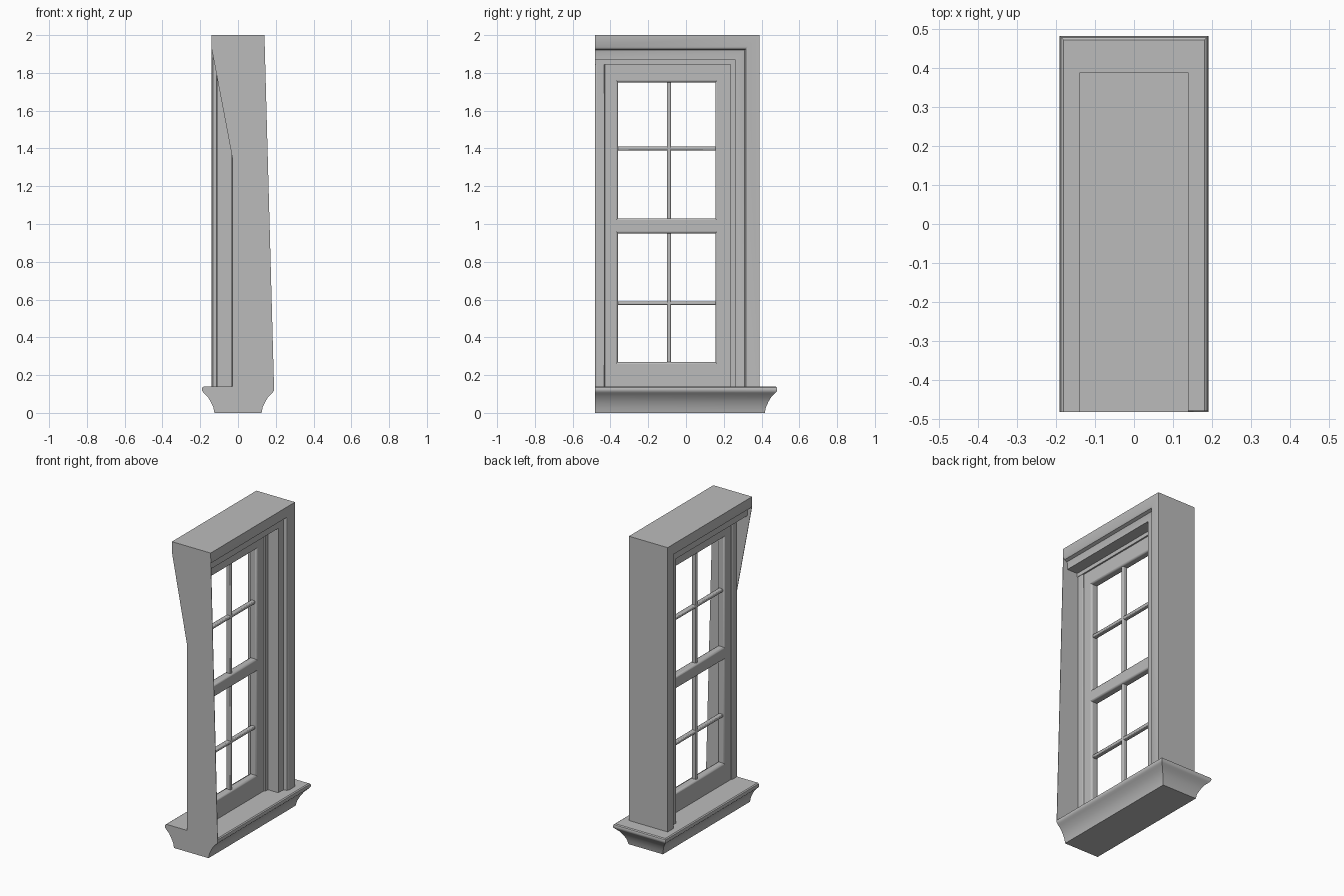
import bpy
import bmesh
import math

cube = bpy.data.objects.get("Cube")
if cube:
    bpy.data.objects.remove(cube, do_unlink=True)

stone = bpy.data.materials.new("plain_grey")
stone.use_nodes = True
GREY = (0.5, 0.5, 0.5, 1)
stone.diffuse_color = GREY
stone.node_tree.nodes["Principled BSDF"].inputs["Base Color"].default_value = GREY

CUT = -0.48       # flat end where the window is sliced
OUTER = 0.39      # outer face of the jamb
TOP = 2.0
SILL_TOP = 0.14


def finish(name, bm, bevel=0):
    bmesh.ops.recalc_face_normals(bm, faces=bm.faces)
    mesh = bpy.data.meshes.new(name)
    bm.to_mesh(mesh)
    bm.free()
    mesh.materials.append(stone)
    obj = bpy.data.objects.new(name, mesh)
    bpy.context.collection.objects.link(obj)
    bpy.ops.object.select_all(action="DESELECT")
    obj.select_set(True)
    bpy.context.view_layer.objects.active = obj
    if bevel:
        mod = obj.modifiers.new("soft_edges", "BEVEL")
        mod.width = bevel
        mod.segments = 2
    bpy.ops.object.shade_smooth_by_angle(angle=math.radians(35))
    return obj


def loft(name, rings):
    """Skin closed rings of points and cap both ends."""
    bm = bmesh.new()
    loops = [[bm.verts.new(p) for p in ring] for ring in rings]
    n = len(loops[0])
    for a, b in zip(loops, loops[1:]):
        for i in range(n):
            j = (i + 1) % n
            bm.faces.new((a[i], a[j], b[j], b[i]))
    bm.faces.new(loops[0])
    bm.faces.new(loops[-1])
    return finish(name, bm)


def bar(name, half_x, y0, y1, z0, z1, bevel=0.0):
    bm = bmesh.new()
    bmesh.ops.create_cube(bm, size=1)
    for v in bm.verts:
        v.co.x *= 2 * half_x
        v.co.y = y0 if v.co.y < 0 else y1
        v.co.z = z0 if v.co.z < 0 else z1
    return finish(name, bm, bevel)


# Moulded surround: stepped section swept up the jamb and along the head
half = [(0.14, 0), (0.14, 0.06), (0.133, 0.073), (0.113, 0.08),
        (0.11, 0.09), (0.11, 0.13), (0.035, 0.13), (0.035, 0.155)]
section = half + [(-x, d) for x, d in reversed(half)]
loft("surround", [
    [(x, OUTER - d, SILL_TOP - 0.02) for x, d in section],
    [(x, OUTER - d, TOP - d) for x, d in section],
    [(x, CUT, TOP - d) for x, d in section],
])

# Sill with a cove under a rounded nosing, returned around the far end
sill = [(0, 0), (0.006, 0.03), (0.02, 0.06), (0.035, 0.085), (0.05, 0.1),
        (0.058, 0.108), (0.064, 0.115), (0.066, 0.125), (0.063, 0.135), (0.056, SILL_TOP)]
loft("sill", [
    [(s * (0.125 + o), y, z) for s, y in
     ((-1, CUT), (1, CUT), (1, 0.417 + o), (-1, 0.417 + o))]
    for o, z in sill
])

# Sash rails and stiles
LEFT, RIGHT, MID = -0.36, 0.155, -0.09
bar("far_stile", 0.025, RIGHT, 0.25, 0.13, 1.86, 0.01)
bar("near_stile", 0.025, CUT, LEFT, 0.13, 1.86, 0.01)
bar("near_stop", 0.032, CUT, -0.43, 0.13, 1.86, 0.005)
for name, z0, z1 in (("bottom_rail", 0.13, 0.27), ("meeting_rail", 0.95, 1.03),
                     ("top_rail", 1.75, 1.86)):
    bar(name, 0.025, LEFT - 0.02, RIGHT + 0.02, z0, z1, 0.01)

# Glazing bars of both sashes
for label, z0, z1, cross in (("lower", 0.26, 0.96, 0.58), ("upper", 1.02, 1.76, 1.4)):
    bar(label + "_upright_bar", 0.016, MID - 0.01, MID + 0.01, z0, z1, 0.005)
    bar(label + "_cross_bar", 0.015, LEFT - 0.01, RIGHT + 0.01,
        cross - 0.01, cross + 0.01, 0.005)

# Thin plate closing the sliced end
outline = [(o + 0.125, z) for o, z in sill[:8]]
outline += [(0.14, TOP), (-0.14, TOP), (-0.14, 1.93), (-0.03, 1.35), (-0.03, SILL_TOP)]
outline += [(-o - 0.125, z) for o, z in reversed(sill)]
loft("end_plate", [[(x, y, z) for x, z in outline] for y in (CUT - 0.003, CUT)])
